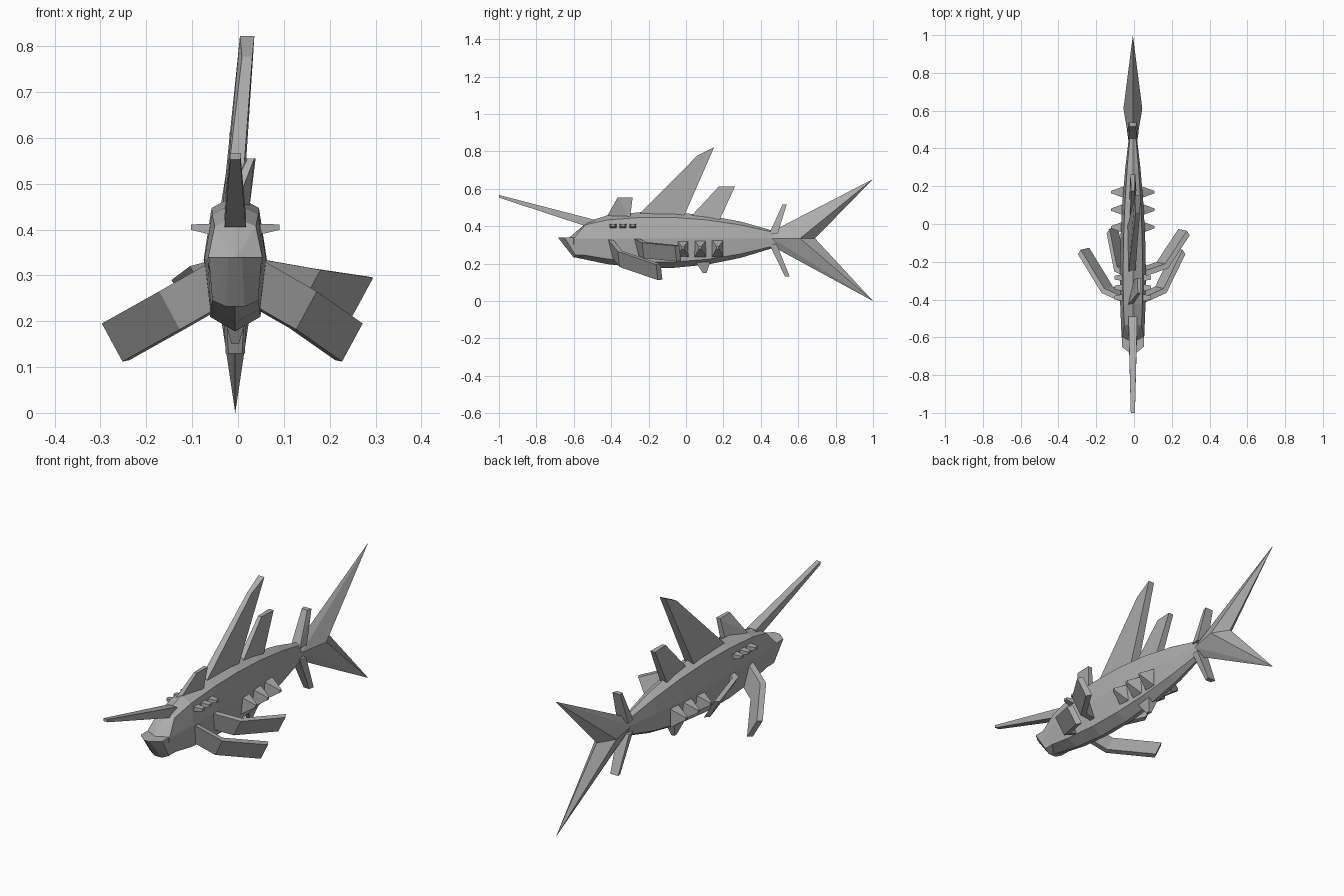
import bpy
import bmesh
from mathutils import Vector

cube = bpy.data.objects.get("Cube")
if cube:
    bpy.data.objects.remove(cube, do_unlink=True)

COLOUR = (.42, .42, .42, 1)
grey = bpy.data.materials.new("plain grey")
grey.use_nodes = True
grey.diffuse_color = COLOUR
grey.node_tree.nodes["Principled BSDF"].inputs["Base Color"].default_value = COLOUR

CENTRE = -.006     # body centreline
MIDDLE = .335      # height of the widest line
SIDES = (("left", 1), ("right", -1))


def finish(name, bm):
    bmesh.ops.recalc_face_normals(bm, faces=bm.faces)
    bmesh.ops.dissolve_limit(bm, angle_limit=.02, verts=bm.verts, edges=bm.edges)
    mesh = bpy.data.meshes.new(name)
    bm.to_mesh(mesh)
    bm.free()
    mesh.materials.append(grey)
    part = bpy.data.objects.new(name, mesh)
    bpy.context.collection.objects.link(part)


def box(centre, size):
    """Corners of a box; a zero size gives a plate, an edge or a point."""
    x, y, z = centre
    wide, deep, high = size
    return [(CENTRE + x + wide * i, y + deep * j, z + high * k)
            for i in (-.5, .5) for j in (-.5, .5) for k in (-.5, .5)]


def hull(name, points):
    """Convex solid around a few points."""
    bm = bmesh.new()
    for point in dict.fromkeys(points):
        bm.verts.new(point)
    bmesh.ops.convex_hull(bm, input=bm.verts)
    loose = [v for v in bm.verts if not v.link_faces]
    bmesh.ops.delete(bm, geom=loose, context='VERTS')
    finish(name, bm)


def loft(name, rings, snout=None):
    """Skin over matching rings, closed flat or to a point at the front."""
    bm = bmesh.new()
    rings = [[bm.verts.new(point) for point in ring] for ring in rings]
    count = len(rings[0])
    for near, far in zip(rings, rings[1:]):
        for i in range(count):
            j = (i + 1) % count
            bm.faces.new((near[i], near[j], far[j], far[i]))
    bm.faces.new(rings[-1])
    if snout:
        tip = bm.verts.new(snout)
        for i in range(count):
            bm.faces.new((rings[0][i], rings[0][(i + 1) % count], tip))
    else:
        bm.faces.new(rings[0])
    finish(name, bm)


def fin(name, front, rear, foot, tip_front, tip_rear, tip, thickness,
        root_x=0, tip_x=0, tip_rise=0, yaw=0):
    """Upright fin, thinner at its leading edge and tip."""
    points = []
    for x, y, z, thick in ((root_x - yaw, front, foot, .8),
                           (root_x + yaw, rear, foot, 1),
                           (tip_x, tip_front, tip - tip_rise, .5),
                           (tip_x, tip_rear, tip, .7)):
        points += box((x, y, z), (thickness * thick, 0, 0))
    hull(name, points)


def paddle(name, side, joints):
    """Bent side fin: a plate swept along its upper edge."""
    across = Vector((-.045, .01, -.083))
    thick = Vector((-.015, .024, .003))
    rings = []
    for joint in joints:
        upper = Vector(joint)
        ring = (upper, upper + across, upper + across + thick, upper + thick)
        rings.append([(side * x, y, z) for x, y, z in ring])
    loft(name, rings)


# Body: octagonal sections following a bowed back, belly and waist
sections = []
STEPS = 6
for n in range(STEPS + 1):
    t = n / STEPS
    y = -.6 + 1.07 * t
    width = .06 + .06 * t - .1 * t * t
    keel = .235 - .28 * t + .33 * t * t
    ridge = .425 + .25 * t - .3 * t * t
    low = keel + (MIDDLE - keel) * .2
    shoulder = ridge - (ridge - MIDDLE) * .2
    half = [(width * .8, low), (width, MIDDLE), (width * .75, shoulder)]
    ring = [(0, keel)] + half + [(0, ridge)] + [(-x, z) for x, z in reversed(half)]
    slope = 0 if n else .85     # the forehead leans back
    sections.append([(CENTRE + x, y + slope * max(0, z - MIDDLE), z) for x, z in ring])
loft("body", sections, snout=(CENTRE, -.63, MIDDLE))

# Jutting jaw with a keeled front
hull("jaw", box((0, -.605, .34), (.116, .09, 0))
     + box((0, -.63, .34), (.03, .11, 0))
     + box((0, -.565, .245), (.1, .05, 0))
     + box((0, -.59, .232), (.04, .02, 0)))

# Horn
hull("horn", box((0, -.52, .42), (.046, .06, .03))
     + box((0, -1, .56), (.022, 0, .014)))

# Fins along the back
fin("front_back_fin", front=-.43, rear=-.3, foot=.44, tip_front=-.365, tip_rear=-.285,
    tip=.555, thickness=.03, tip_x=.034, yaw=.015)
fin("tall_back_fin", front=-.26, rear=-.01, foot=.455, tip_front=.06, tip_rear=.15,
    tip=.822, thickness=.045, root_x=-.005, tip_x=.026, tip_rise=.045)
fin("rear_back_fin", front=.01, rear=.18, foot=.435, tip_front=.175, tip_rear=.262,
    tip=.612, thickness=.036)

# Tail: two swept lobes meeting on the middle line, each with a small root fin
for name, root, tip in (("upper", .378, .652), ("lower", .288, 0)):
    hull(name + "_tail", box((0, .46, MIDDLE), (.048, 0, 0))
         + box((0, .61, MIDDLE), (.1, 0, 0))
         + [(CENTRE, .47, root), (CENTRE, .69, MIDDLE), (CENTRE, 1, tip)])
fin("upper_tail_root_fin", front=.445, rear=.49, foot=.36, tip_front=.515, tip_rear=.538,
    tip=.515, thickness=.06)
fin("lower_tail_root_fin", front=.445, rear=.485, foot=.305, tip_front=.53, tip_rear=.555,
    tip=.13, thickness=.06)

# Side paddles: the front pair is spread, the right rear one is folded back
for (name, side), reach in zip(SIDES, (.272, .297)):
    paddle(name + "_front_paddle", side,
           [(.05, -.42, .335), (.172, -.365, .265), (reach, -.16, .195)])
paddle("left_rear_paddle", 1, [(.05, -.28, .335), (.18, -.235, .312), (.295, -.06, .295)])
paddle("right_rear_paddle", -1, [(.05, -.28, .335), (.105, -.25, .32), (.145, -.05, .29)])

# Rows of flank spikes and gill lugs
for name, side in SIDES:
    for k in range(3):
        y = -.017 + .093 * k
        hull(f"{name}_spike_{k + 1}", box((side * .05, y, .28), (0, .06, .088))
             + box((side * .115, y, .285), (0, .012, .012)))
        y = -.39 + .053 * k
        hull(f"{name}_gill_lug_{k + 1}", box((side * .045, y, .4), (0, .04, .026))
             + box((side * .096, y, .405), (0, .02, .012)))

# Belly spike
hull("belly_spike", box((0, .09, .21), (.05, .08, 0))
     + box((0, .1, .15), (.016, .02, 0)))
